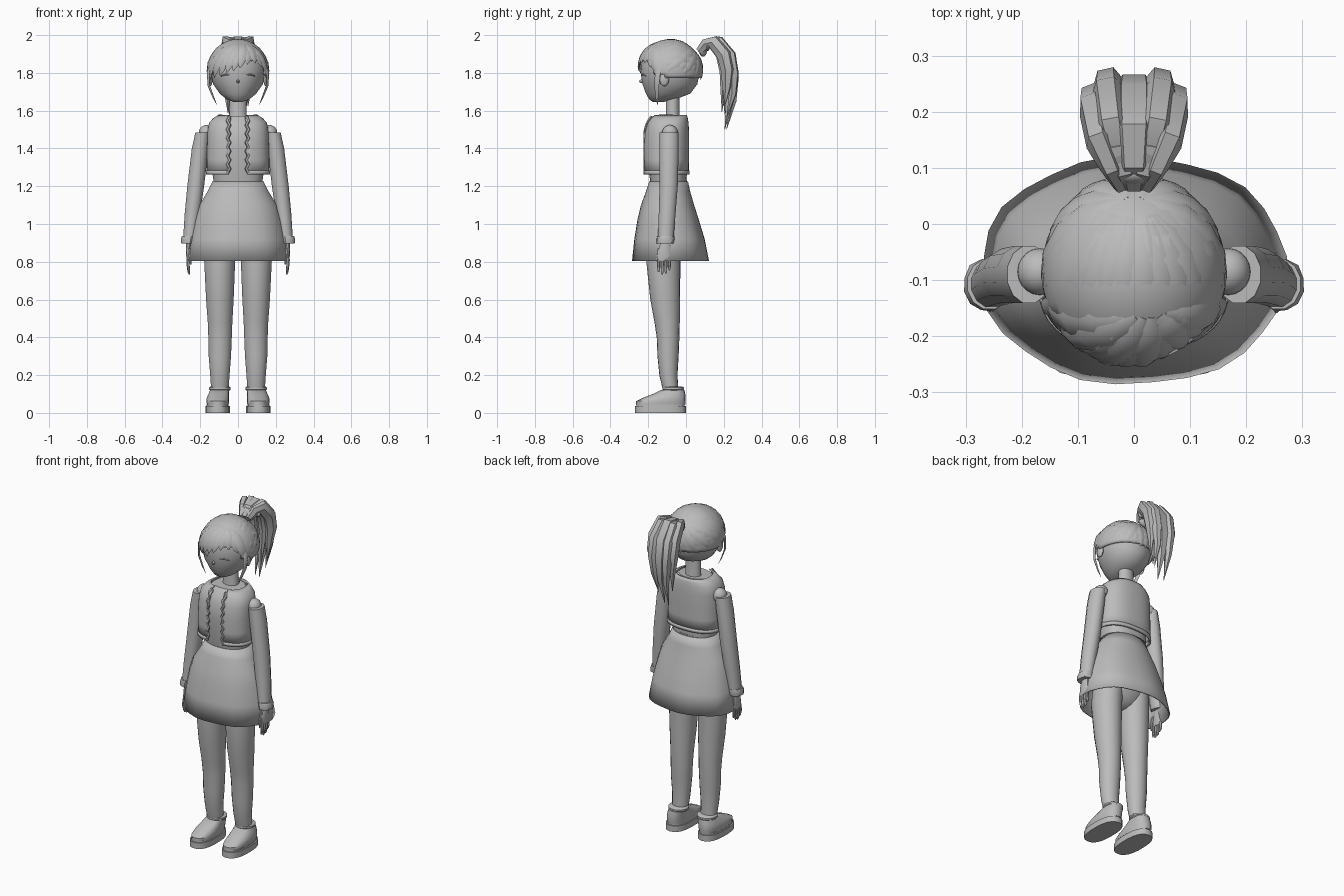
import bpy, bmesh, math
from mathutils import Vector

GREY = bpy.data.materials.new("plain_grey")
GREY.diffuse_color = (0.5, 0.5, 0.5, 1)


def finish(name, bm, angle=40, thick=0):
    bmesh.ops.recalc_face_normals(bm, faces=bm.faces)
    me = bpy.data.meshes.new(name)
    bm.to_mesh(me)
    bm.free()
    me.materials.append(GREY)
    me.polygons.foreach_set("use_smooth", [True] * len(me.polygons))
    me.set_sharp_from_angle(angle=math.radians(angle))
    ob = bpy.data.objects.new(name, me)
    bpy.context.collection.objects.link(ob)
    if thick:
        mod = ob.modifiers.new("thickness", 'SOLIDIFY')
        mod.thickness = thick
        mod.offset = 0
    return ob


def skin(bm, rings, caps=True):
    loops = [[bm.verts.new(p) for p in r] for r in rings]
    n = len(loops[0])
    for a, b in zip(loops, loops[1:]):
        for i in range(n):
            bm.faces.new((a[i], a[(i + 1) % n], b[(i + 1) % n], b[i]))
    if caps:
        bm.faces.new(loops[0])
        bm.faces.new(loops[-1])


def loft(name, rings, n=20, power=2.0, caps=True, s=1, wave=0, cut=None, thick=0, angle=40):
    """Stack of horizontal oval rings: (z, centre x, centre y, radius x, radius y)."""
    def co(v):
        return math.copysign(abs(v) ** (2 / power), v)
    bm, out = bmesh.new(), []
    for k, (z, cx, cy, rx, ry) in enumerate(rings):
        f = wave * k / (len(rings) - 1)
        ring = []
        for i in range(n):
            a = 2 * math.pi * (i + 0.5) / n
            g = 1 + f * math.cos(7 * a + 0.5)
            ring.append((s * (cx + rx * g * co(math.cos(a))), cy + ry * g * co(math.sin(a)), z))
        out.append(ring)
    skin(bm, out, caps)
    if cut:
        bad = [f for f in bm.faces if cut(f.calc_center_median())]
        bmesh.ops.delete(bm, geom=bad, context='FACES')
    return finish(name, bm, angle, thick)


def ball(name, c, r, u=20, v=12, cut=None, thick=0):
    bm = bmesh.new()
    bmesh.ops.create_uvsphere(bm, u_segments=u, v_segments=v, radius=1)
    for w in bm.verts:
        w.co = Vector(c) + Vector((w.co.x * r[0], w.co.y * r[1], w.co.z * r[2]))
    if cut:
        bad = [f for f in bm.faces if cut(f.calc_center_median())]
        bmesh.ops.delete(bm, geom=bad, context='FACES')
    return finish(name, bm, 40, thick)


def strand(name, pts, widths, depth, centre):
    """Flattened tapering lock that follows a path, wide side facing away from centre."""
    pts = [Vector(p) for p in pts]
    bm, rings = bmesh.new(), []
    for i, p in enumerate(pts):
        t = (pts[min(i + 1, len(pts) - 1)] - pts[max(i - 1, 0)]).normalized()
        o = p - Vector(centre)
        o = (o - t * o.dot(t)).normalized()
        side = t.cross(o) * widths[i]
        d = o * depth * widths[i] / max(widths)
        rings.append([p + side, p + side * .5 + d, p - side * .5 + d,
                      p - side, p - side * .5 - d, p + side * .5 - d])
    skin(bm, rings)
    return finish(name, bm, 35)


# head, neck, face
HC, HR = Vector((0, -.085, 1.81)), (.16, .168, .163)
loft("head", [(1.645, 0, -.15, .02, .025), (1.66, 0, -.125, .06, .07), (1.69, 0, -.095, .097, .118),
              (1.74, 0, -.085, .132, .146), (1.8, 0, -.085, .15, .156), (1.87, 0, -.085, .148, .153),
              (1.92, 0, -.085, .12, .13), (1.955, 0, -.085, .07, .08)], 28)
loft("neck", [(1.53, 0, -.07, .055, .045), (1.58, 0, -.07, .046, .036), (1.72, 0, -.07, .045, .036)])
ball("nose", (0, -.236, 1.755), (.008, .012, .01), 8, 6)
for s in (-1, 1):
    ball("ear", (s * .148, -.115, 1.765), (.013, .025, .036), 12, 8)
    strand("eyelash", [(s * .04, -.236, 1.787), (s * .065, -.228, 1.792), (s * .09, -.213, 1.783)],
           [.002, .004, .002], .004, HC)


# hair cap, fringe and pulled-back locks
def on_head(p, k=1.0):
    d = Vector(p) - HC
    return HC + d * (k / math.sqrt(sum((d[i] / HR[i]) ** 2 for i in range(3))))


def hairline(c):
    return c.z < (1.87 if c.y < -.17 else 1.765 + max(0, -c.y - .05) * .3)


def head_lock(name, a, b, w, k=1.0, depth=.009):
    path = [on_head(Vector(a).lerp(Vector(b), t / 6), k) for t in range(7)]
    strand(name, path, [w * f for f in (.4, .75, 1, 1, .85, .55, .05)], depth, HC)


ball("hair_cap", HC, HR, 36, 28, hairline, .01)
for i, (x, z) in enumerate([(-.15, 1.75), (-.125, 1.775), (-.095, 1.785), (-.06, 1.8), (-.025, 1.81),
                            (.01, 1.825), (.05, 1.845), (.09, 1.85), (.125, 1.83), (.147, 1.77)]):
    y = -.085 - .168 * math.sqrt(max(.05, 1 - (x / .16) ** 2 - ((z - 1.81) / .163) ** 2))
    head_lock("fringe_lock", (.03 + x * .2, -.17, 1.96), (x, y, z), .03, 1.0 + .012 * (i % 2))
for s in (-1, 1):
    for i in range(8):
        a = math.radians(-28 + i * 16)
        end = (s * .16 * math.cos(a), -.085 + .168 * math.sin(a), 1.80 - .006 * i)
        head_lock("pulled_lock", (s * .015, .045, 1.915), end, .028, 1.0 + .012 * (i % 2), .007)
    for i in range(4):
        head_lock("crown_lock", (s * .01, .03, 1.93), (s * (.02 + .035 * i), -.16, 1.96 - .02 * i),
                  .028, 1.0, .007)
    strand("face_lock", [(s * .14, -.135, 1.87), (s * .158, -.15, 1.8), (s * .154, -.155, 1.73),
                         (s * .13, -.155, 1.67), (s * .112, -.15, 1.63)],
           [.012, .016, .013, .009, .001], .005, HC)

# ponytail: a core lock with outer, inner and side locks
TAIL = [(.07, 1.915), (.115, 1.955), (.165, 1.965), (.222, 1.89), (.24, 1.78), (.237, 1.66)]
SPREAD = (.35, .6, .85, 1, 1, .85)


def tail_lock(x, dy, tip_y, tip_z, w, depth):
    pts = []
    for (y, z), f in zip(TAIL, SPREAD):
        g = min(1, (y - .07) / .1)
        pts.append((x * f, y + dy * g, 1.915 + (z - 1.915) * (1 if z > 1.9 else (1.915 - tip_z) / .4)))
    pts.append((x * .75, tip_y, tip_z))
    strand("ponytail_lock", pts, [w * f for f in (.5, .75, .95, 1, .9, .6, .02)], depth, (0, .06, 1.72))


tail_lock(0, -.005, .205, 1.5, .045, .035)
for s in (-1, 1):
    tail_lock(s * .045, .01, .215, 1.53 + .03 * s, .032, .03)
    tail_lock(s * .07, -.022, .205, 1.60 + .02 * s, .028, .035)
    tail_lock(s * .03, -.04, .19, 1.62 - .03 * s, .03, .022)
    ball("hair_tie_knot", (s * .05, .116, 1.935), (.02, .009, .02), 10, 6)
ball("hair_tie", (0, .09, 1.925), (.042, .022, .04), 14, 8)

# shirt and open jacket
loft("shirt", [(1.19, 0, -.092, .125, .092), (1.26, 0, -.095, .135, .1), (1.4, 0, -.105, .145, .108),
               (1.5, 0, -.103, .143, .106), (1.545, 0, -.093, .125, .09), (1.572, 0, -.085, .09, .072)], 28, 2.4)
JACKET = [(1.265, 0, -.104, .163, .115), (1.34, 0, -.105, .162, .117), (1.42, 0, -.105, .16, .118),
          (1.49, 0, -.102, .158, .114), (1.535, 0, -.096, .15, .106), (1.558, 0, -.09, .128, .096),
          (1.575, 0, -.083, .1, .084)]
loft("jacket", JACKET, 44, 2.5, False, thick=.008,
     cut=lambda c: c.y < -.1 and abs(c.x) < .047)
loft("jacket_hem", [(1.262, 0, -.104, .165, .118), (1.282, 0, -.104, .164, .117)], 44, 2.5, False,
     thick=.012, cut=lambda c: c.y < -.1 and abs(c.x) < .047)
for s in (-1, 1):
    frill = [(s * (.05 + .006 * (-1) ** i), -.219 + (.05 * ((i - 9) / 4) ** 2 if i > 9 else 0) * .7,
              1.27 + .023 * i) for i in range(14)]
    strand("jacket_frill", frill, [.009] * 14, .006, (0, .3, 1.42))

# skirt, with the hips under it
loft("waistband", [(1.205, 0, -.092, .13, .098), (1.232, 0, -.092, .13, .098)], 28)
loft("skirt", [(1.225, 0, -.092, .132, .1), (1.17, 0, -.095, .16, .115), (1.1, 0, -.098, .203, .138),
               (1.02, 0, -.095, .228, .16), (.92, 0, -.088, .25, .183), (.805, 0, -.083, .27, .2)],
     28, 2.1, False, wave=.015, thick=.006)
ball("hips", (0, -.11, .97), (.175, .1, .16))

for s in (-1, 1):
    # legs
    loft("leg", [(1.0, .09, -.11, .082, .09), (.8, .097, -.12, .083, .09), (.6, .096, -.11, .074, .079),
                 (.48, .095, -.1, .066, .067), (.4, .095, -.095, .063, .06), (.3, .096, -.095, .06, .056),
                 (.2, .096, -.093, .052, .048), (.11, .096, -.08, .046, .04)], 18, s=s)
    # shoes
    loft("ankle_cuff", [(.118, .096, -.068, .052, .052), (.124, .096, -.068, .058, .058),
                        (.134, .096, -.068, .058, .058), (.14, .096, -.07, .05, .05)], 20, s=s)
    loft("shoe_upper", [(.043, .107, -.134, .058, .13), (.062, .107, -.133, .061, .131),
                        (.08, .106, -.115, .06, .113), (.1, .102, -.09, .055, .086),
                        (.122, .097, -.07, .05, .062)], 22, 2.3, s=s)
    loft("shoe_sole", [(0, .108, -.135, .065, .135), (.036, .108, -.135, .065, .135)], 22, 2.5, s=s)
    loft("shoe_welt", [(.036, .108, -.135, .058, .128), (.045, .108, -.135, .058, .128)], 22, 2.5, s=s)
    # arms
    ball("shoulder", (s * .168, -.085, 1.482), (.04, .042, .042))
    loft("sleeve", [(1.485, .187, -.09, .04, .053), (1.4, .2, -.09, .046, .053), (1.2, .224, -.092, .046, .05),
                    (1.05, .242, -.1, .042, .046), (.93, .255, -.107, .036, .043)], 12, s=s)
    loft("sleeve_cuff", [(.937, .258, -.107, .04, .046), (.92, .262, -.108, .042, .048),
                         (.897, .264, -.11, .037, .044)], 12, s=s, wave=.06)
    # hands
    loft("palm", [(.91, .26, -.108, .014, .022), (.87, .262, -.113, .014, .033),
                  (.82, .263, -.117, .011, .036), (.805, .263, -.117, .009, .034)], 12, s=s)
    for i in range(4):
        y, tip = -.145 + .019 * i, (.745, .733, .738, .755)[i]
        loft("finger", [(.82, .263, y, .009, .009), (.78, .264, y, .009, .009),
                        (tip + .01, .26, y, .007, .007), (tip, .258, y, .003, .003)], 8, s=s)
    loft("thumb", [(.87, .258, -.14, .01, .011), (.82, .252, -.15, .009, .009),
                   (.785, .25, -.148, .004, .004)], 8, s=s)
